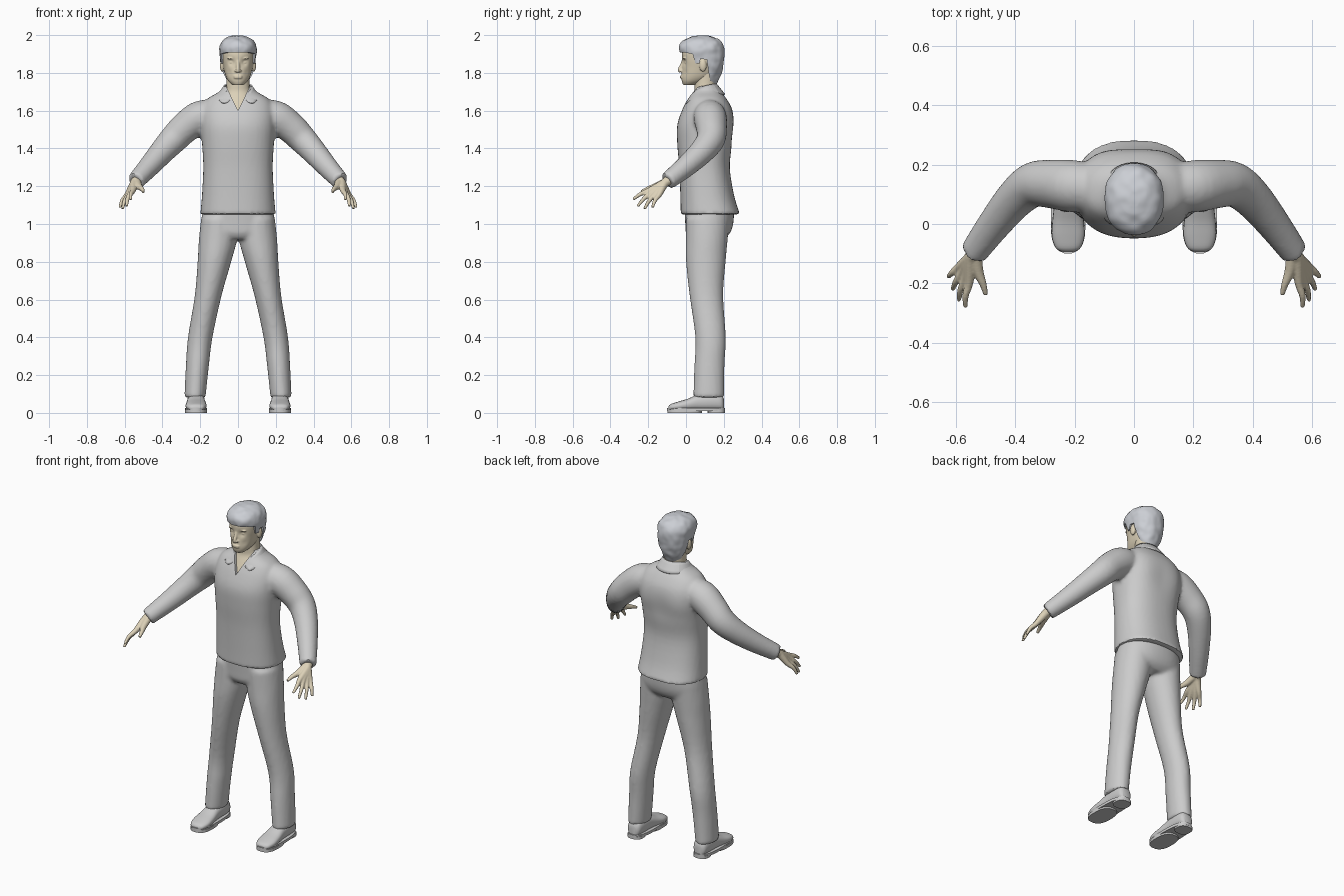
import bpy, bmesh
from math import sin, cos, pi, exp
from mathutils import Vector, Matrix, noise

if "Cube" in bpy.data.objects:
    bpy.data.objects.remove(bpy.data.objects["Cube"])


def material(name, rgb):
    m = bpy.data.materials.new(name)
    m.use_nodes = True
    m.diffuse_color = (*rgb, 1)
    m.node_tree.nodes["Principled BSDF"].inputs["Base Color"].default_value = (*rgb, 1)
    return m


CLOTH = material("grey cloth", (0.6, 0.6, 0.6))
HAIR = material("cool grey hair", (0.6, 0.62, 0.66))
SKIN = material("beige skin", (0.72, 0.64, 0.48))
made = []


def flow(rows, k=4):
    """Catmull-Rom interpolation between rows of numbers."""
    out = []
    for i in range(len(rows) - 1):
        a, b, c, d = (rows[max(0, min(len(rows) - 1, i + j))] for j in (-1, 0, 1, 2))
        for s in range(k):
            t = s / k
            out.append([q + t / 2 * (r - p + t * (2 * p - 5 * q + 4 * r - w + t * (3 * (q - r) + w - p)))
                        for p, q, r, w in zip(a, b, c, d)])
    return out + [list(rows[-1])]


def skin_rings(bm, rings):
    """Closed solid through a list of point rings."""
    loops = [[bm.verts.new(p) for p in ring] for ring in rings]
    n = len(loops[0])
    for a, b in zip(loops, loops[1:]):
        for i in range(n):
            bm.faces.new((a[i], a[(i + 1) % n], b[(i + 1) % n], b[i]))
    bm.faces.new(loops[0][::-1])
    bm.faces.new(loops[-1])


def curve(t, power):
    c, s = cos(t), sin(t)
    return (abs(c) ** (2 / power) * (1 if c > 0 else -1),
            abs(s) ** (2 / power) * (1 if s > 0 else -1))


def stack(bm, rows, cx=0, power=2.2, n=40, k=4):
    """Horizontal rings; rows are height, half width, front y, back y."""
    rings = []
    for z, rx, f, b in flow(rows, k):
        pts = [curve(2 * pi * i / n, power) for i in range(n)]
        rings.append([(cx + rx * c, (f + b) / 2 + (b - f) / 2 * s, z) for c, s in pts])
    skin_rings(bm, rings)


def tube(bm, rows, side=1, n=16):
    """Round limb; rows are x, y, z, radius."""
    rows = flow(rows)
    pts = [Vector((side * r[0], r[1], r[2])) for r in rows]
    rings = []
    for i, p in enumerate(pts):
        t = (pts[min(i + 1, len(pts) - 1)] - pts[max(i - 1, 0)]).normalized()
        u = t.cross(Vector((0, 0, 1))).normalized()
        v = t.cross(u)
        rings.append([p + rows[i][3] * (u * cos(a) + v * sin(a))
                      for a in (2 * pi * j / n for j in range(n))])
    skin_rings(bm, rings)


def ball(bm, centre, size):
    bmesh.ops.create_uvsphere(bm, u_segments=16, v_segments=10, radius=1,
                              matrix=Matrix.Translation(centre) @ Matrix.Diagonal((*size, 1)))


def push(bm, centre, radius, dy):
    for v in bm.verts:
        v.co.y += dy * exp(-((v.co - Vector(centre)).length / radius) ** 2)


def finish(name, bm, mat):
    bmesh.ops.recalc_face_normals(bm, faces=bm.faces)
    mesh = bpy.data.meshes.new(name)
    bm.to_mesh(mesh)
    bm.free()
    mesh.materials.append(mat)
    ob = bpy.data.objects.new(name, mesh)
    bpy.context.collection.objects.link(ob)
    made.append(ob)
    return ob


def bake(ob, mat):
    dg = bpy.context.evaluated_depsgraph_get()
    mesh = bpy.data.meshes.new_from_object(ob.evaluated_get(dg))
    ob.modifiers.clear()
    ob.data = mesh
    mesh.materials.clear()
    mesh.materials.append(mat)
    for p in mesh.polygons:
        p.material_index = 0


def fuse(ob, mat, voxel, repeat):
    """Blend overlapping solids into one soft surface."""
    r = ob.modifiers.new("fuse", "REMESH")
    r.mode, r.voxel_size = "VOXEL", voxel
    s = ob.modifiers.new("soften", "SMOOTH")
    s.factor, s.iterations = 0.5, repeat
    bake(ob, mat)


def carve(ob, mat, rings):
    """Cut away a prism, then drop the cutter."""
    bm = bmesh.new()
    skin_rings(bm, rings)
    cutter = finish("cutter", bm, mat)
    cutter.hide_render = True
    m = ob.modifiers.new("cut", "BOOLEAN")
    m.operation, m.solver, m.object = "DIFFERENCE", "EXACT", cutter
    bake(ob, mat)
    made.remove(cutter)
    bpy.data.objects.remove(cutter)


# Shirt: body and sleeves, with an open neck
bm = bmesh.new()
stack(bm, [(1.05, .2, -.028, .287), (1.15, .191, -.03, .255), (1.3, .184, -.036, .232),
           (1.42, .19, -.046, .247), (1.52, .198, -.047, .263), (1.6, .195, -.022, .25),
           (1.66, .165, .008, .217), (1.7, .1, .033, .185), (1.73, .075, .045, .165)], power=2.35)
push(bm, (0, .27, 1.5), .09, -.014)
for s in (1, -1):
    tube(bm, [(.1, .12, 1.585, .075), (.2, .127, 1.565, .088), (.28, .135, 1.51, .082),
              (.34, .132, 1.45, .076), (.4, .085, 1.385, .067), (.47, 0, 1.305, .057),
              (.542, -.098, 1.227, .047)], s, 24)
shirt = finish("shirt", bm, CLOTH)
fuse(shirt, CLOTH, .011, 4)
carve(shirt, CLOTH, [[(x, y, z) for x, z in ((0, 1.6), (.068, 1.74), (-.068, 1.74))] for y in (-.2, .075)])

# Folded collar
half = [((0, .172, 1.74), (0, .218, 1.685)), ((.06, .15, 1.742), (.088, .187, 1.69)),
        ((.082, .1, 1.735), (.117, .1, 1.685)), ((.062, .043, 1.71), (.108, .025, 1.66)),
        ((.025, .01, 1.655), (.08, -.012, 1.635))]
bm = bmesh.new()
full = [[(-x, y, z) for x, y, z in pair] for pair in half[:0:-1]] + [list(p) for p in half]
cols = [[bm.verts.new(p) for p in pair] for pair in full]
for (a, b), (c, d) in zip(cols, cols[1:]):
    bm.faces.new((a, b, d, c))
collar = finish("collar", bm, CLOTH)
sub = collar.modifiers.new("round", "SUBSURF")
sub.levels = sub.render_levels = 2
collar.modifiers.new("thickness", "SOLIDIFY").thickness = .008

# Trousers: seat and two legs
bm = bmesh.new()
stack(bm, [(1.08, .185, -.008, .255), (1, .196, -.004, .25), (.95, .188, 0, .232), (.92, .15, .02, .2)])
for s in (1, -1):
    n = 28
    rings = []
    for x, y, z, rx, ry in flow([(.1, .115, 1.03, .095, .115), (.106, .11, .92, .101, .111),
                                 (.125, .105, .8, .089, .105), (.158, .108, .62, .071, .089),
                                 (.2, .13, .4, .065, .081), (.215, .124, .25, .061, .08),
                                 (.228, .12, .08, .056, .082)]):
        rings.append([(s * (x + rx * cos(2 * pi * i / n)), y + ry * sin(2 * pi * i / n), z) for i in range(n)])
    skin_rings(bm, rings)
fuse(finish("trousers", bm, CLOTH), CLOTH, .011, 4)

# Shoes with sole and heel
for s, side in ((1, "left"), (-1, "right")):
    bm = bmesh.new()
    rings = []
    for y, rx, top in flow([(-.093, .022, .035), (-.08, .042, .047), (-.04, .055, .06), (.01, .053, .075),
                            (.07, .047, .1), (.14, .046, .11), (.185, .04, .1), (.2, .024, .075)]):
        pts = [curve(2 * pi * i / 24, 2.4) for i in range(24)]
        rings.append([(s * .222 + rx * c, y, (top + .012) / 2 + (top - .012) / 2 * w) for c, w in pts])
    skin_rings(bm, rings)
    finish(side + "_shoe", bm, CLOTH)
    bm = bmesh.new()
    for bottom, top, wide, front, back in ((.01, .026, .058, -.1, .207), (0, .018, .058, -.098, .085),
                                           (0, .018, .046, .115, .206)):
        stack(bm, [(bottom, wide, front, back), (top, wide, front, back)], s * .222, 2.6, k=1)
    finish(side + "_sole", bm, CLOTH)

# Neck and upper chest
bm = bmesh.new()
stack(bm, [(1.55, .1, -.02, .15), (1.6, .1, -.005, .15), (1.66, .085, .024, .155), (1.7, .068, .043, .155),
           (1.74, .062, .045, .16), (1.8, .062, .05, .165)])
finish("neck", bm, SKIN)

# Head with sockets, eyes, brows, nose, lips and ears
bm = bmesh.new()
stack(bm, [(1.735, .028, -.014, .05), (1.755, .05, -.022, .1), (1.785, .066, -.024, .15),
           (1.83, .077, -.02, .175), (1.87, .084, -.022, .185), (1.91, .086, -.02, .185),
           (1.95, .075, 0, .17), (1.975, .045, .04, .13)], n=64)
for s in (1, -1):
    push(bm, (s * .033, -.012, 1.857), .018, .012)
    push(bm, (s * .05, -.01, 1.8), .018, .005)
for s in (1, -1):
    ball(bm, (s * .033, .004, 1.855), (.015, .012, .008))
    ball(bm, (s * .034, -.007, 1.877), (.024, .01, .006))
    ball(bm, (s * .01, -.026, 1.811), (.009, .01, .007))
    ball(bm, (s * .084, .09, 1.838), (.012, .019, .032))
tube(bm, [(0, -.012, 1.872, .008), (0, -.021, 1.845, .009), (0, -.033, 1.816, .011), (0, -.028, 1.806, .009)])
for z in (1.783, 1.774):
    ball(bm, (0, -.025, z), (.023, .007, .004))
fuse(finish("head", bm, SKIN), SKIN, .004, 2)

# Hair cap, cut back around the face and ears
bm = bmesh.new()
stack(bm, [(1.74, .05, .06, .163), (1.79, .076, .03, .185), (1.84, .091, 0, .198), (1.89, .097, -.026, .205),
           (1.93, .099, -.037, .203), (1.965, .086, -.022, .187), (1.988, .056, .02, .15),
           (1.998, .02, .055, .11)], n=64)
hair = finish("hair", bm, HAIR)
fuse(hair, HAIR, .006, 3)
for v in hair.data.vertices:
    v.co += v.normal * .004 * noise.noise(v.co * 28)
outline = ((-.2, 1.6), (-.2, 1.9), (-.01, 1.908), (.035, 1.9), (.05, 1.85), (.07, 1.85),
           (.078, 1.875), (.11, 1.87), (.12, 1.8), (.135, 1.73), (.135, 1.6))
carve(hair, HAIR, [[(x, y, z) for y, z in outline] for x in (-.2, .2)])

# Hands: knuckle and tip of each finger, then the thumb
fingers = (((.556, -.197, 1.177), (.568, -.28, 1.13)), ((.567, -.18, 1.168), (.59, -.257, 1.093)),
           ((.577, -.16, 1.161), (.611, -.22, 1.08)), ((.587, -.142, 1.155), (.626, -.178, 1.087)))
for s, side in ((1, "left"), (-1, "right")):
    bm = bmesh.new()
    for knuckle, tip in fingers:
        mid = (Vector(knuckle) + Vector(tip)) / 2 + Vector((.006, -.004, .004))
        tube(bm, [(.528, -.078, 1.243, .024), (.549, -.112, 1.217, .023), (*knuckle, .015),
                  (*mid, .011), (*tip, .0075)], s, 12)
    tube(bm, [(.535, -.1, 1.225, .022), (.525, -.16, 1.2, .018), (.508, -.205, 1.185, .012),
              (.5, -.238, 1.17, .008)], s, 12)
    fuse(finish(side + "_hand", bm, SKIN), SKIN, .0045, 2)

# Smooth shading with crisp edges
for ob in made:
    for other in made:
        other.select_set(other == ob)
    bpy.context.view_layer.objects.active = ob
    bpy.ops.object.shade_smooth_by_angle(angle=.7)
